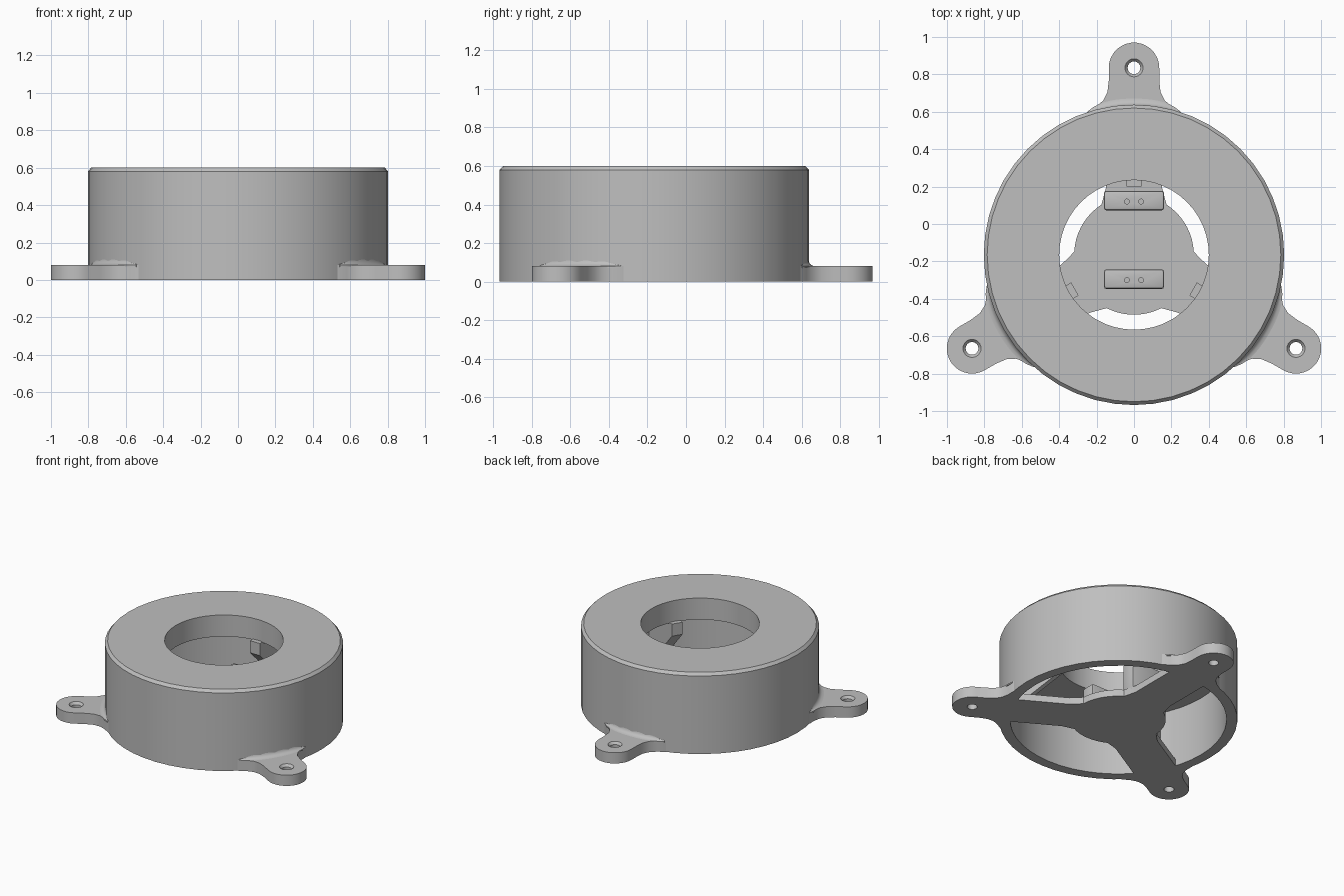
import bpy, bmesh
from math import sin, cos, radians, pi
from mathutils import Vector, Matrix

if "Cube" in bpy.data.objects:
    bpy.data.objects.remove(bpy.data.objects["Cube"])

AXIS = Vector((0, -0.165, 0))
EAR_ANGLES = {"back": 90, "right": 210, "left": 330}
EAR_R, EAR_T, ARM_T = 1.0, 0.08, 0.05
made = []

grey = bpy.data.materials.new("matte grey")
grey.use_nodes = True
grey.diffuse_color = (0.52, 0.52, 0.52, 1)
grey.node_tree.nodes["Principled BSDF"].inputs["Base Color"].default_value = (0.52, 0.52, 0.52, 1)


def finish(name, bm, matrix=Matrix()):
    bmesh.ops.recalc_face_normals(bm, faces=bm.faces)
    bm.transform(Matrix.Translation(AXIS) @ matrix)
    mesh = bpy.data.meshes.new(name)
    bm.to_mesh(mesh)
    bm.free()
    mesh.materials.append(grey)
    obj = bpy.data.objects.new(name, mesh)
    bpy.context.collection.objects.link(obj)
    made.append(obj)
    return obj


def turn(degrees):
    return Matrix.Rotation(radians(degrees), 4, "Z")


def prism(name, points, depth, matrix=Matrix()):
    """Extrude a flat outline upwards."""
    bm = bmesh.new()
    face = bm.faces.new([bm.verts.new((x, y, 0)) for x, y in points])
    new = bmesh.ops.extrude_face_region(bm, geom=[face])["geom"]
    bmesh.ops.translate(bm, vec=(0, 0, depth), verts=[v for v in new if isinstance(v, bmesh.types.BMVert)])
    return finish(name, bm, matrix)


def loft(name, rings, closed):
    """Skin a row of matching cross-sections."""
    bm = bmesh.new()
    rows = [[bm.verts.new(p) for p in ring] for ring in rings]
    n = len(rows[0])
    for i in range(len(rows) if closed else len(rows) - 1):
        a, b = rows[i], rows[(i + 1) % len(rows)]
        for j in range(n):
            bm.faces.new((a[j], a[(j + 1) % n], b[(j + 1) % n], b[j]))
    if not closed:
        bm.faces.new(rows[0])
        bm.faces.new(rows[-1])
    return finish(name, bm)


def drill(obj, x, y, low, high, r_low, r_high):
    """Cut a round or tapered hole."""
    bm = bmesh.new()
    bmesh.ops.create_cone(bm, cap_ends=True, segments=24, radius1=r_low, radius2=r_high, depth=high - low,
                          matrix=Matrix.Translation((x, y, (low + high) / 2)))
    cutter = finish("cutter", bm)
    made.remove(cutter)
    mod = obj.modifiers.new("hole", "BOOLEAN")
    mod.operation, mod.solver, mod.object = "DIFFERENCE", "EXACT", cutter
    bpy.context.view_layer.objects.active = obj
    bpy.ops.object.modifier_apply(modifier=mod.name)
    bpy.data.objects.remove(cutter)


# Round housing: wall, chamfered rim and thick lid with a central opening
profile = [(0.73, 0), (0.803, 0), (0.803, 0.58), (0.785, 0.6), (0.4, 0.6), (0.4, 0.44), (0.73, 0.44)]
SEG = 48
loft("housing", [[(r * cos(2 * pi * i / SEG), r * sin(2 * pi * i / SEG), z) for r, z in profile]
                 for i in range(SEG)], True)

# Floor: round hub with three arms reaching the wall
outline = []
for angle in EAR_ANGLES.values():
    arm = [(0.745, -0.15), (0.745, 0.15), (0.36, 0.15), (0.32, 0.16)]
    arm += [(0.32 * cos(radians(t)), 0.32 * sin(radians(t))) for t in range(33, 88, 6)]
    arm += [tuple((turn(120) @ Vector((0.32, -0.16, 0)))[:2]), tuple((turn(120) @ Vector((0.36, -0.15, 0)))[:2])]
    outline += [tuple((turn(angle) @ Vector((x, y, 0)))[:2]) for x, y in arm]
prism("floor_spider", outline, ARM_T)

# Mounting ears, their fillets against the wall and the inner ribs
side = [(0.74, 0.27), (0.765, 0.25), (0.79, 0.205), (0.825, 0.165), (0.87, 0.142), (0.93, 0.135)]
head = [(EAR_R + 0.135 * cos(radians(t)), 0.135 * sin(radians(t))) for t in range(90, -91, -12)]
ear_outline = side + head + [(x, -y) for x, y in reversed(side)]
rib = [(0.365, 0.445), (0.365, 0.355), (0.7, 0.02), (0.74, 0.02), (0.74, 0.445)]
upright = Matrix.Rotation(pi / 2, 4, "X")

for place, angle in EAR_ANGLES.items():
    ear = prism(place + "_ear", ear_outline, EAR_T, turn(angle))
    hx, hy = EAR_R * cos(radians(angle)), EAR_R * sin(radians(angle))
    drill(ear, hx, hy, -0.05, 0.2, 0.034, 0.034)
    drill(ear, hx, hy, EAR_T - 0.018, EAR_T + 0.002, 0.034, 0.05)

    rings = []
    for k in range(-8, 9):
        t = radians(angle + k * 2.2)
        w = 0.036 * (1 - (k / 8.5) ** 4)
        section = [(0.79, 0.07), (0.8 + w, 0.07), (0.8 + w, EAR_T)]
        section += [(0.8 + w * (1 - sin(a)), EAR_T + w * (1 - cos(a))) for a in (pi / 8, pi / 4, pi * 3 / 8, pi / 2)]
        section += [(0.79, EAR_T + w)]
        rings.append([(r * cos(t), r * sin(t), z) for r, z in section])
    loft(place + "_ear_fillet", rings, False)

    prism(place + "_rib", rib, 0.08, turn(angle) @ Matrix.Translation((0, 0.04, 0)) @ upright)

# Two upright blocks on the hub, each with a pair of small screw holes
for place, y in (("back", 0.29), ("front", -0.13)):
    block = prism(place + "_block", [(-0.16, y - 0.052), (0.16, y - 0.052), (0.16, y + 0.052), (-0.16, y + 0.052)],
                  0.23, Matrix.Translation((0, 0, 0.03)))
    bevel = block.modifiers.new("soft edges", "BEVEL")
    bevel.width, bevel.segments = 0.012, 2
    bpy.context.view_layer.objects.active = block
    bpy.ops.object.modifier_apply(modifier=bevel.name)
    for x in (-0.038, 0.038):
        drill(block, x, y - 0.005, 0.18, 0.3, 0.013, 0.013)

# Smooth the round walls, keep corners crisp
bpy.ops.object.select_all(action="DESELECT")
for obj in made:
    obj.select_set(True)
bpy.context.view_layer.objects.active = made[0]
bpy.ops.object.shade_smooth_by_angle(angle=radians(30))
